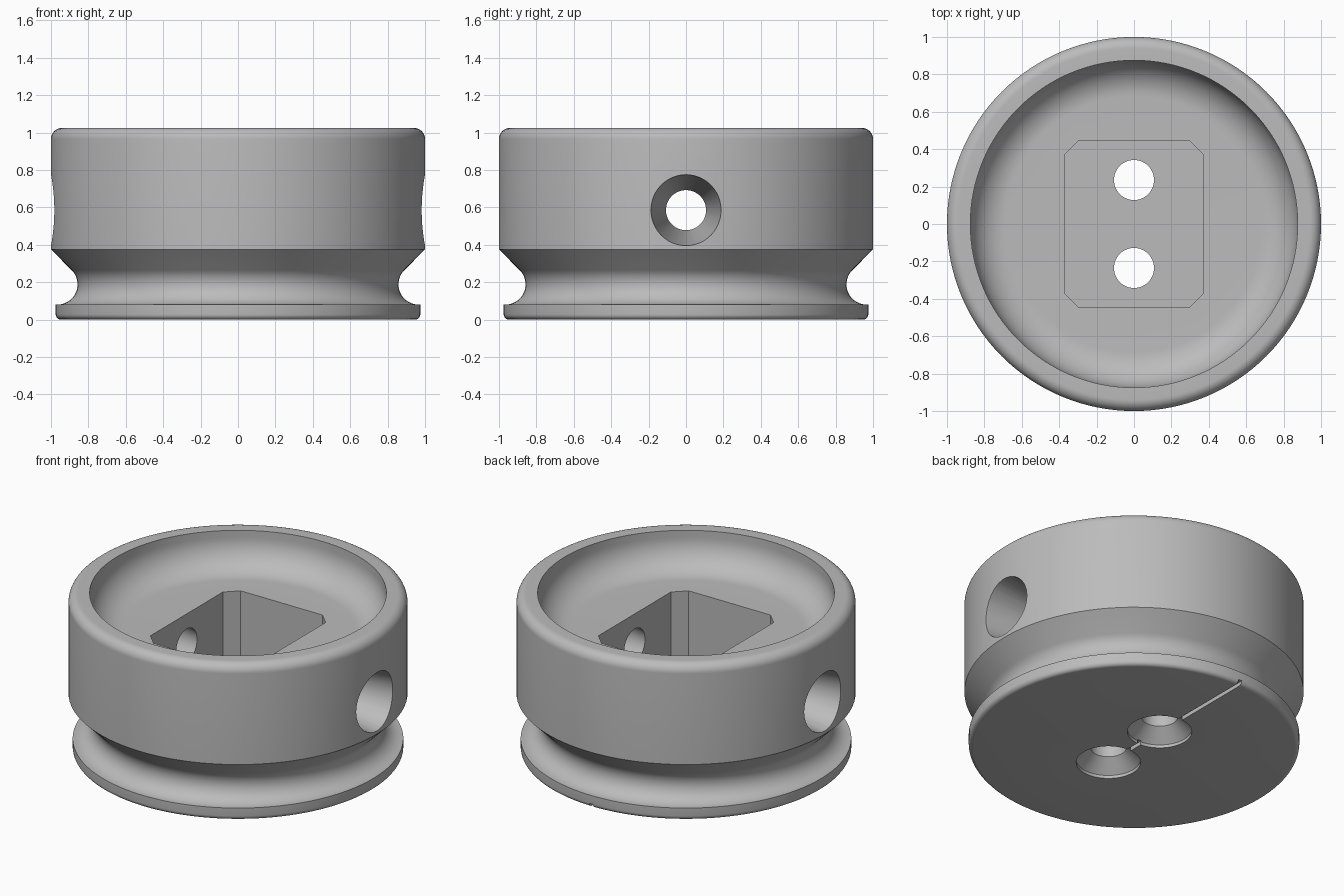
import bpy, bmesh, math
from mathutils import Matrix, Vector

if "Cube" in bpy.data.objects:
    bpy.data.objects.remove(bpy.data.objects["Cube"])

grey = bpy.data.materials.new("plain grey")
grey.use_nodes = True
colour = (0.5, 0.5, 0.5, 1)
grey.diffuse_color = colour
grey.node_tree.nodes["Principled BSDF"].inputs["Base Color"].default_value = colour


def arc(cx, cz, r, start, end, steps=10):
    angles = [math.radians(start + (end - start) * i / steps) for i in range(steps + 1)]
    return [(cx + r * math.cos(a), cz + r * math.sin(a)) for a in angles]


def finish(bm, name):
    bmesh.ops.remove_doubles(bm, verts=bm.verts, dist=1e-5)
    bmesh.ops.recalc_face_normals(bm, faces=bm.faces)
    mesh = bpy.data.meshes.new(name)
    bm.to_mesh(mesh)
    bm.free()
    mesh.materials.append(grey)
    ob = bpy.data.objects.new(name, mesh)
    bpy.context.collection.objects.link(ob)
    return ob


def lathe(name, profile, steps, matrix=Matrix()):
    bm = bmesh.new()
    verts = [bm.verts.new((r, 0, z)) for r, z in profile]
    edges = [bm.edges.new(pair) for pair in zip(verts, verts[1:])]
    bmesh.ops.spin(bm, geom=verts + edges, cent=(0, 0, 0), axis=(0, 0, 1),
                   angle=math.tau, steps=steps)
    bmesh.ops.remove_doubles(bm, verts=bm.verts, dist=1e-5)
    bm.transform(matrix)
    return finish(bm, name)


def prism(name, outline, z0, z1):
    bm = bmesh.new()
    base = bm.faces.new([bm.verts.new((x, y, z0)) for x, y in outline])
    top = bmesh.ops.extrude_face_region(bm, geom=[base])["geom"]
    bmesh.ops.translate(bm, vec=Vector((0, 0, z1 - z0)),
                        verts=[v for v in top if isinstance(v, bmesh.types.BMVert)])
    return finish(bm, name)


# Round body: foot disc, waist groove, tapered shoulder, rim and dished top
body = lathe("body", [(0, 0)]
             + arc(0.947, 0.028, 0.028, -90, 0, 6)
             + [(0.975, 0.08)]
             + arc(0.966, 0.188, 0.108, 270, 135, 18)
             + [(1, 0.375)]
             + arc(0.94, 0.965, 0.06, 0, 90)
             + [(0.875, 1.025)]
             + arc(0.685, 0.98, 0.19, 0, -90, 14)
             + [(0, 0.79)], 128)

# Chamfered rectangular pocket
px, py, c = 0.37, 0.447, 0.075
corner = [(px, py - c), (px - c, py)]
outline = (corner + [(-x, y) for x, y in reversed(corner)]
           + [(-x, -y) for x, y in corner]
           + [(x, -y) for x, y in reversed(corner)])
cutters = [prism("pocket_cutter", outline, 0.2, 0.95)]

# Countersunk screw holes and tapered side holes
for side in (-1, 1):
    cutters.append(lathe("screw_hole_cutter",
                         [(0, -0.1), (0.19, -0.1), (0.19, 0.02), (0.107, 0.1),
                          (0.107, 0.35), (0, 0.35)], 48,
                         Matrix.Translation((0, side * 0.235, 0))))
    turn = Matrix.Rotation(side * math.pi / 2, 4, 'Y')
    cutters.append(lathe("side_hole_cutter",
                         [(0, 0.3), (0.098, 0.3), (0.203, 1.1), (0, 1.1)], 48,
                         Matrix.Translation((0, 0, 0.585)) @ turn))

# Thin groove under the foot, from the screw holes out to the back edge
w = 0.013
cutters.append(prism("groove_cutter", [(-w, -0.2), (w, -0.2), (w, 1.1), (-w, 1.1)], -0.1, 0.025))

bpy.context.view_layer.objects.active = body
body.select_set(True)
for cutter in cutters:
    cutter.hide_render = True
    cut = body.modifiers.new("cut", 'BOOLEAN')
    cut.operation = 'DIFFERENCE'
    cut.solver = 'EXACT'
    cut.object = cutter
    bpy.ops.object.modifier_apply(modifier=cut.name)
    bpy.data.objects.remove(cutter)

bpy.ops.object.shade_smooth_by_angle(angle=math.radians(30))
